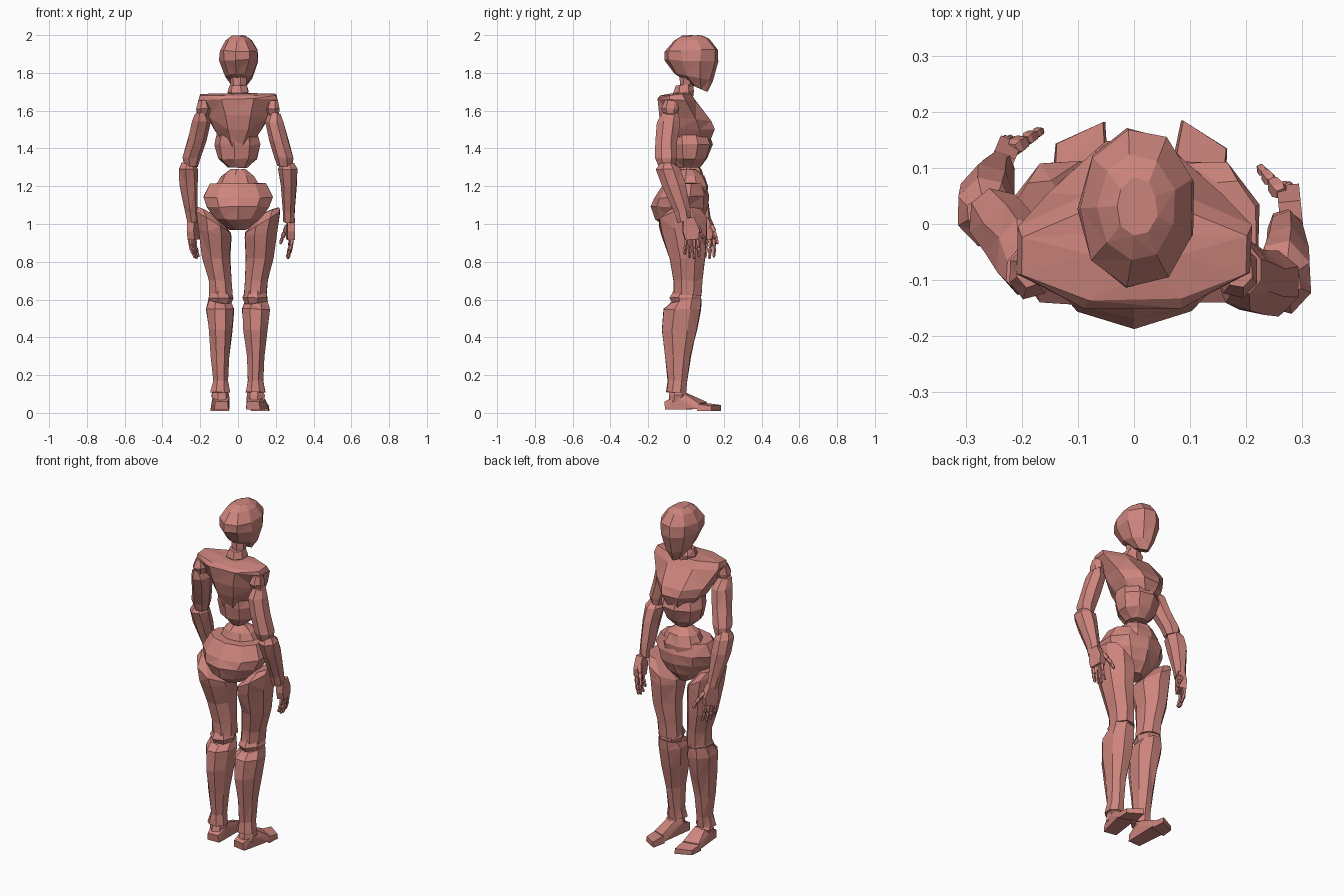
import bpy, bmesh, math, random
from mathutils import Vector, Matrix

random.seed(4)
if "Cube" in bpy.data.objects:
    bpy.data.objects.remove(bpy.data.objects["Cube"])

mat = bpy.data.materials.new("dusty_pink")
mat.use_nodes = True
COLOR = (0.61, 0.235, 0.205, 1)
mat.diffuse_color = COLOR
mat.node_tree.nodes["Principled BSDF"].inputs["Base Color"].default_value = COLOR


def finish(name, bm):
    bmesh.ops.recalc_face_normals(bm, faces=bm.faces)
    mesh = bpy.data.meshes.new(name)
    bm.to_mesh(mesh)
    bm.free()
    mesh.materials.append(mat)
    ob = bpy.data.objects.new(name, mesh)
    bpy.context.collection.objects.link(ob)
    return ob


def skin(bm, rings):
    """Bridge rings of points and cap both ends."""
    vs = [[bm.verts.new(p) for p in r] for r in rings]
    n = len(vs[0])
    for a, b in zip(vs, vs[1:]):
        for i in range(n):
            j = (i + 1) % n
            bm.faces.new((a[i], a[j], b[j], b[i]))
    bm.faces.new(vs[0])
    bm.faces.new(vs[-1])


def loft(name, rings, n=8, side=1, jitter=0.003):
    """Rings are (x0, x1, y0, y1, z, tilt along y, tilt along x)."""
    bm = bmesh.new()
    out = []
    for x0, x1, y0, y1, z, *tilt in rings:
        ty, tx = (list(tilt) + [0, 0])[:2]
        rx, ry = (x1 - x0) / 2, (y1 - y0) / 2
        ring = []
        for i in range(n):
            a = 2 * math.pi * (i + 0.5) / n
            k = 1 / math.cos(math.pi / n)
            dx, dy = rx * math.cos(a) * k, ry * math.sin(a) * k
            p = Vector((side * ((x0 + x1) / 2 + dx), (y0 + y1) / 2 + dy,
                        z + ty * dy + tx * dx))
            ring.append(p + Vector([random.uniform(-jitter, jitter) for _ in "xyz"]))
        out.append(ring)
    skin(bm, out)
    bmesh.ops.triangulate(bm, faces=[f for f in bm.faces if len(f.verts) == 4])
    return finish(name, bm)


def segments(name, points, radii, n=5):
    """Chain of separate tapered joints along a path."""
    bm = bmesh.new()
    for p, q, r in zip(points, points[1:], radii):
        p, q = Vector(p), Vector(q)
        d = q - p
        rot = d.to_track_quat('Z', 'Y').to_matrix()
        skin(bm, [[p + d * t + rot @ Vector((r * s * math.cos(2 * math.pi * i / n),
                                             r * s * math.sin(2 * math.pi * i / n), 0))
                   for i in range(n)] for t, s in ((0, 0.7), (0.25, 1), (0.75, 0.9), (1, 0.6))])
    return finish(name, bm)


def hull(name, points, matrix):
    bm = bmesh.new()
    for p in points:
        bm.verts.new(matrix @ Vector(p))
    bmesh.ops.convex_hull(bm, input=bm.verts)
    return finish(name, bm)


# Head, bowed forward, with a pointed chin
loft("head", [
    (-0.022, 0.034, 0.02, 0.112, 1.722, -0.45),
    (-0.065, 0.075, -0.06, 0.138, 1.78, -0.2),
    (-0.092, 0.104, -0.107, 0.163, 1.865, -0.03),
    (-0.092, 0.105, -0.105, 0.163, 1.92, 0.03),
    (-0.06, 0.072, -0.06, 0.12, 1.975, 0.03),
    (-0.03, 0.04, -0.02, 0.08, 1.997)], 9)
# Neck in two short blocks
loft("neck", [
    (-0.035, 0.04, -0.05, 0.03, 1.66),
    (-0.05, 0.055, -0.065, 0.04, 1.70, 0.1),
    (-0.04, 0.045, -0.05, 0.03, 1.735, 0.1)], 7)
loft("upper_neck", [
    (-0.035, 0.04, -0.03, 0.035, 1.72, 0.1),
    (-0.04, 0.045, -0.03, 0.045, 1.79, 0.2)], 7)

# Torso
loft("chest", [
    (-0.06, 0.055, -0.08, 0.12, 1.405, 0.1),
    (-0.128, 0.128, -0.12, 0.15, 1.50),
    (-0.155, 0.155, -0.142, 0.135, 1.56, -0.1),
    (-0.208, 0.208, -0.148, 0.055, 1.655, -0.06),
    (-0.20, 0.20, -0.135, 0.025, 1.685, 0.05),
    (-0.08, 0.08, -0.085, 0.01, 1.69)], 8)
loft("ribs", [
    (-0.05, 0.05, -0.045, 0.07, 1.298),
    (-0.10, 0.10, -0.075, 0.11, 1.345),
    (-0.12, 0.12, -0.088, 0.135, 1.42),
    (-0.10, 0.10, -0.09, 0.11, 1.50)], 9)
loft("abdomen", [
    (-0.12, 0.12, -0.08, 0.105, 1.12),
    (-0.115, 0.115, -0.07, 0.115, 1.20),
    (-0.085, 0.085, -0.05, 0.095, 1.255),
    (-0.035, 0.035, -0.02, 0.05, 1.29)], 9)
loft("pelvis", [
    (-0.045, 0.045, -0.08, 0.045, 0.97),
    (-0.115, 0.115, -0.155, 0.085, 1.025),
    (-0.165, 0.165, -0.178, 0.11, 1.09),
    (-0.185, 0.185, -0.16, 0.115, 1.145, 0.05),
    (-0.15, 0.15, -0.11, 0.095, 1.215)], 10)

for side, word in ((-1, "right"), (1, "left")):
    # Upper and lower leg
    loft(word + "_thigh", [
        (0.03, 0.152, -0.065, 0.08, 0.62),
        (0.035, 0.155, -0.065, 0.085, 0.70),
        (0.043, 0.188, -0.085, 0.10, 0.82),
        (0.035, 0.208, -0.13, 0.11, 0.95, 0, 0.25),
        (0.04, 0.222, -0.142, 0.11, 1.01, 0, 0.6),
        (0.12, 0.215, -0.08, 0.075, 1.07, 0, 0.4)], 8, side)
    loft(word + "_knee", [
        (0.045, 0.14, -0.06, 0.06, 0.57),
        (0.03, 0.155, -0.08, 0.075, 0.61),
        (0.045, 0.14, -0.06, 0.065, 0.65)], 7, side)
    loft(word + "_shin", [
        (0.042, 0.145, -0.105, 0.0, 0.11),
        (0.052, 0.132, -0.097, 0.005, 0.17),
        (0.047, 0.142, -0.108, 0.025, 0.30),
        (0.03, 0.155, -0.125, 0.058, 0.44),
        (0.022, 0.168, -0.118, 0.078, 0.55),
        (0.035, 0.155, -0.08, 0.08, 0.592, 0.15, 0.15)], 8, side)
    loft(word + "_ankle", [
        (0.055, 0.135, -0.09, 0.0, 0.06),
        (0.05, 0.142, -0.085, 0.005, 0.095),
        (0.06, 0.125, -0.08, -0.015, 0.13)], 7, side)
    # Foot, the left one turned outward; s points to the outside
    s = side
    turn = Matrix.Translation((side * 0.09, -0.05, 0)) @ \
        Matrix.Rotation(-0.18 if side == 1 else 0.04, 4, 'Z')
    hull(word + "_foot", [
        (-s * 0.038, -0.055, 0.018), (s * 0.038, -0.055, 0.018),
        (-s * 0.032, -0.06, 0.06), (s * 0.032, -0.06, 0.06),
        (-s * 0.045, 0.0, 0.085), (s * 0.045, 0.0, 0.085),
        (-s * 0.032, 0.05, 0.105), (s * 0.03, 0.05, 0.10), (-s * 0.03, 0.11, 0.075),
        (-s * 0.05, 0.155, 0.02), (s * 0.05, 0.13, 0.02),
        (-s * 0.04, 0.155, 0.058), (s * 0.042, 0.13, 0.05)], turn)
    hull(word + "_toes", [
        (-s * 0.05, 0.145, 0.01), (s * 0.052, 0.12, 0.01),
        (-s * 0.045, 0.15, 0.052), (s * 0.046, 0.125, 0.046),
        (-s * 0.048, 0.23, 0.01), (s * 0.042, 0.195, 0.01),
        (-s * 0.044, 0.23, 0.042), (s * 0.04, 0.195, 0.036)], turn)

    # Arm, the right one swung further forward
    f = 0.0 if side == 1 else 1.0
    loft(word + "_shoulder", [
        (0.16, 0.215, -0.11, -0.05, 1.57),
        (0.15, 0.222, -0.13, -0.04, 1.61),
        (0.165, 0.21, -0.11, -0.05, 1.655)], 7, side)
    loft(word + "_upper_arm", [
        (0.215, 0.285, -0.14 + 0.12 * f, -0.06 + 0.12 * f, 1.305),
        (0.20, 0.292, -0.158 + 0.12 * f, -0.05 + 0.11 * f, 1.35),
        (0.17, 0.267, -0.158 + 0.08 * f, -0.05 + 0.08 * f, 1.44),
        (0.15, 0.243, -0.15 + 0.03 * f, -0.035 + 0.04 * f, 1.54),
        (0.17, 0.225, -0.12, -0.045, 1.59, 0, -0.3)], 7, side)
    loft(word + "_forearm", [
        (0.24 - 0.025 * f, 0.298 - 0.03 * f, -0.04 + 0.105 * f, 0.022 + 0.105 * f, 1.015, 0.3),
        (0.24 - 0.025 * f, 0.298 - 0.02 * f, -0.06 + 0.11 * f, 0.018 + 0.105 * f, 1.07, 0.2),
        (0.228 - 0.01 * f, 0.31, -0.122 + 0.12 * f, -0.01 + 0.11 * f, 1.21, 0.1),
        (0.218, 0.315, -0.155 + 0.12 * f, -0.035 + 0.115 * f, 1.29),
        (0.235, 0.295, -0.13 + 0.12 * f, -0.07 + 0.12 * f, 1.325)], 7, side)

    # Hand: palm, four jointed fingers and a thumb
    palm = Matrix.Translation((side * (0.277 - 0.037 * f), 0.02 + 0.085 * f, 0)) @ \
        Matrix.Rotation(-0.4 if side == -1 else 0.1, 4, 'Z')
    hull(word + "_palm", [(x, y, z) for x in (-0.018, 0.022) for y, z in (
        (-0.035, 1.03), (0.02, 1.035), (0.05, 0.97), (0.044, 0.92), (-0.025, 0.915),
        (-0.038, 0.96))], palm)
    for i, length in enumerate((0.08, 0.10, 0.105, 0.095)):
        y = -0.02 + 0.021 * i
        pts = [palm @ Vector((side * (0.006 - 0.018 * t * t), y + (y - 0.005) * 0.2 * t,
                              0.92 - length * t)) for t in (0, 0.45, 0.77, 1)]
        segments("%s_finger_%d" % (word, i + 1), pts, (0.012, 0.011, 0.009))
    pts = [palm @ Vector(p) for p in (
        (-side * 0.01, 0.035, 0.99), (-side * 0.025, 0.058, 0.955),
        (-side * 0.037, 0.075, 0.925), (-side * 0.045, 0.086, 0.895))]
    segments(word + "_thumb", pts, (0.017, 0.013, 0.010))
